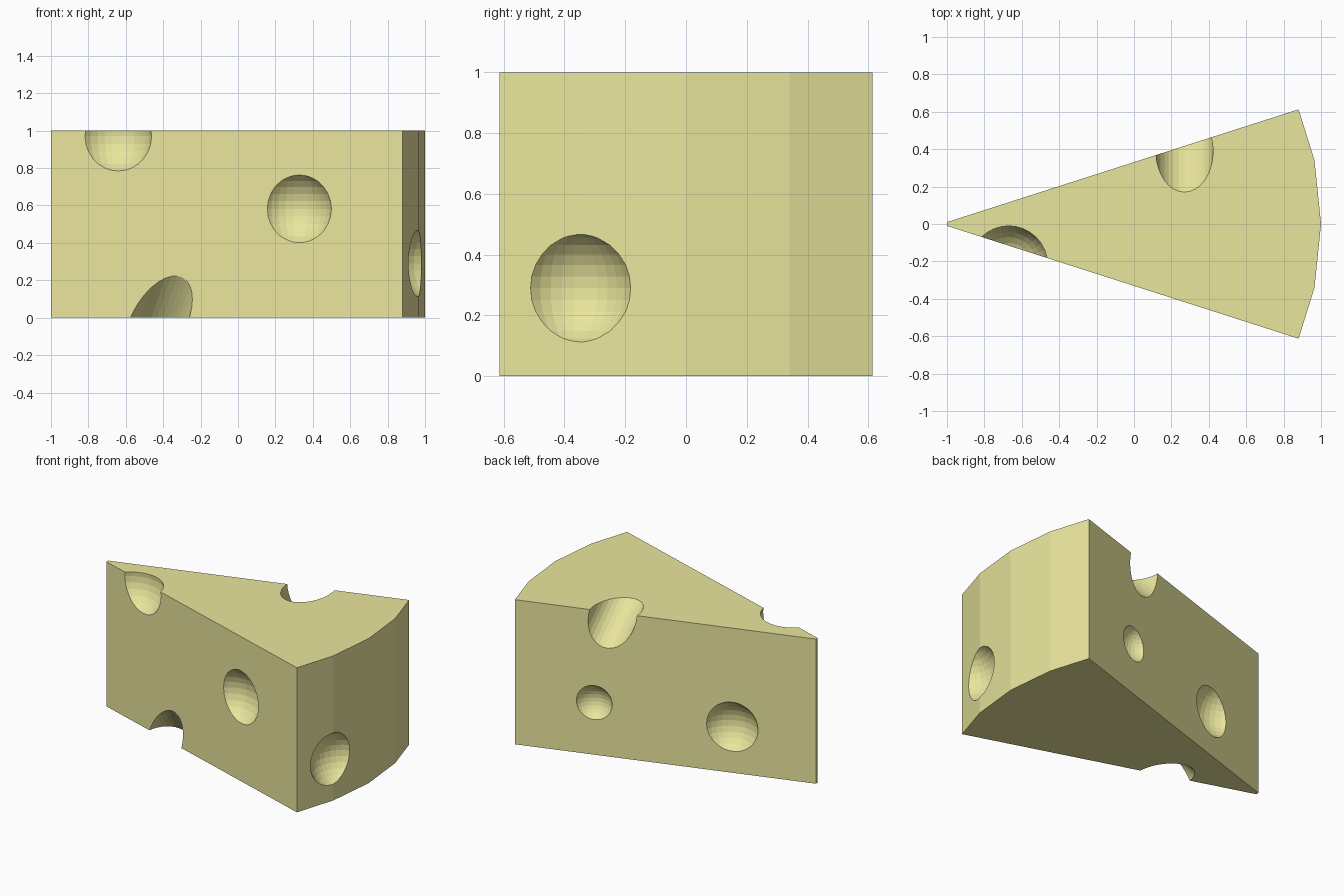
import bpy, bmesh
from math import sqrt
from mathutils import Vector

if "Cube" in bpy.data.objects:
    bpy.data.objects.remove(bpy.data.objects["Cube"])

# Cheese wedge: plan outline extruded upward
half = [(-1, 0.01), (0.88, 0.613), (0.965, 0.34)]
outline = [(x, -y) for x, y in half] + [(1, 0)] + half[::-1]
bm = bmesh.new()
base = bm.faces.new([bm.verts.new((x, y, 0)) for x, y in outline])
top = bmesh.ops.extrude_face_region(bm, geom=[base])["geom"]
bmesh.ops.translate(bm, vec=(0, 0, 1), verts=[v for v in top if isinstance(v, bmesh.types.BMVert)])
bmesh.ops.recalc_face_normals(bm, faces=bm.faces)
mesh = bpy.data.meshes.new("cheese_wedge")
bm.to_mesh(mesh)
bm.free()
wedge = bpy.data.objects.new("cheese_wedge", mesh)
bpy.context.collection.objects.link(wedge)

mat = bpy.data.materials.new("cheese_yellow")
mat.diffuse_color = (0.82, 0.79, 0.34, 1)
mat.use_nodes = True
mat.node_tree.nodes["Principled BSDF"].inputs["Base Color"].default_value = mat.diffuse_color
mesh.materials.append(mat)


def cut(tool, name):
    tool.name = name
    tool.data.materials.append(mat)
    tool.hide_render = True
    tool.hide_set(True)
    mod = wedge.modifiers.new(name, 'BOOLEAN')
    mod.operation = 'DIFFERENCE'
    mod.solver = 'EXACT'
    mod.object = tool


def bubble(name, rim_center, outward, rim, radius):
    """Spherical hole whose opening has radius rim on the face."""
    offset = sqrt(radius ** 2 - rim ** 2)
    loc = Vector(rim_center) + Vector(outward).normalized() * offset
    bpy.ops.mesh.primitive_uv_sphere_add(segments=32, ring_count=16, radius=radius, location=loc)
    cut(bpy.context.object, name)


def tunnel(name, center, axis, radius):
    """Slanted round hole through an edge."""
    rot = Vector(axis).to_track_quat('Z', 'Y').to_euler()
    bpy.ops.mesh.primitive_cylinder_add(vertices=32, radius=radius, depth=1.2, location=center, rotation=rot)
    cut(bpy.context.object, name)


def side_y(x):
    return 0.01 + (x + 1) * 0.603 / 1.88


# Bubbles on the two flat sides: x, z, side, rim radius, sphere radius
for i, (x, z, s, rim, r) in enumerate([
        (-0.64, 0.971, -1, 0.187, 0.211),
        (0.328, 0.582, -1, 0.181, 0.21),
        (0.384, 0.36, 1, 0.118, 0.13),
        (-0.479, 0.318, 1, 0.17, 0.195)]):
    bubble(f"side_hole_{i + 1}", (x, s * side_y(x), z), (-0.306, s * 0.952, 0), rim, r)

# Bubble on the rind
bubble("rind_hole", (0.955, -0.347, 0.29), (0.975, -0.22, 0), 0.174, 0.2)

# Tunnels across the top back and bottom front edges
tunnel("top_edge_hole", (0.27, 0.387, 1), (0, 1, -1), 0.153)
tunnel("bottom_edge_hole", (-0.418, -0.216, 0), (0.247, -0.652, 0.717), 0.15)
